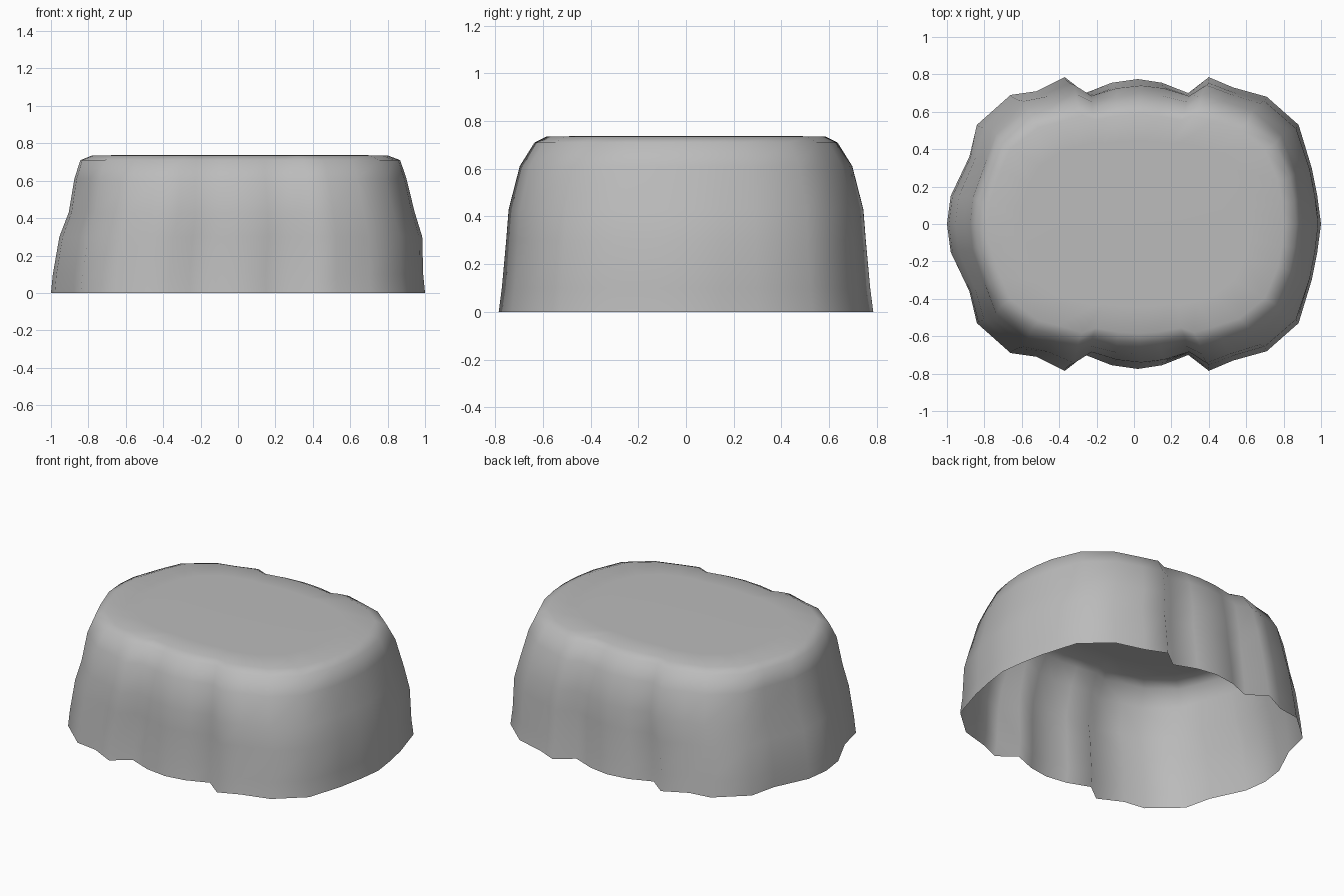
import bpy, bmesh
from mathutils import Vector

cube = bpy.data.objects.get("Cube")
if cube:
    bpy.data.objects.remove(cube, do_unlink=True)

stone = bpy.data.materials.new("stone_grey")
stone.use_nodes = True
grey = (0.5, 0.5, 0.5, 1)
stone.diffuse_color = grey
stone.node_tree.nodes["Principled BSDF"].inputs["Base Color"].default_value = grey

# Back half of the lobed footprint, mirrored to the front
half = [(1, 0), (.98, .15), (.95, .3), (.88, .53), (.71, .68), (.53, .73),
        (.4, .785), (.29, .7), (.15, .755), (.02, .775), (-.12, .755),
        (-.26, .7), (-.37, .785), (-.52, .71), (-.66, .69), (-.84, .53),
        (-.88, .36), (-.98, .15), (-1, 0)]
outline = half + [(x, -y) for x, y in half[-2:0:-1]]


def rounded(x, y, power=2.8):
    """Same direction, moved onto a smooth rounded oblong."""
    k = (abs(x) ** power + abs(y / .775) ** power) ** (-1 / power)
    return Vector((x * k, y * k))


# Height, x scale, y scale, softening of the lobes, x shift
levels = [(0, 1, 1, 0, 0), (.1, .99, .985, .05, 0), (.3, .97, .965, .15, .015),
          (.43, .925, .955, .25, .02), (.61, .888, .9, .4, .013),
          (.71, .855, .82, .5, .012), (.735, .79, .755, .55, .01),
          (.737, .6, .57, .8, .01)]

# Hollow shell, open underneath
bm = bmesh.new()
rings = []
for z, sx, sy, soft, shift in levels:
    ring = []
    for x, y in outline:
        p = Vector((x, y)).lerp(rounded(x, y), soft)
        ring.append(bm.verts.new((p.x * sx + shift, p.y * sy, z)))
    rings.append(ring)
count = len(outline)
for low, high in zip(rings, rings[1:]):
    for i in range(count):
        j = (i + 1) % count
        bm.faces.new((low[i], low[j], high[j], high[i]))
bm.faces.new(rings[-1])
for face in bm.faces:
    face.smooth = True

mesh = bpy.data.meshes.new("rock_shell")
bm.to_mesh(mesh)
bm.free()
mesh.materials.append(stone)
rock = bpy.data.objects.new("rock_shell", mesh)
bpy.context.collection.objects.link(rock)
